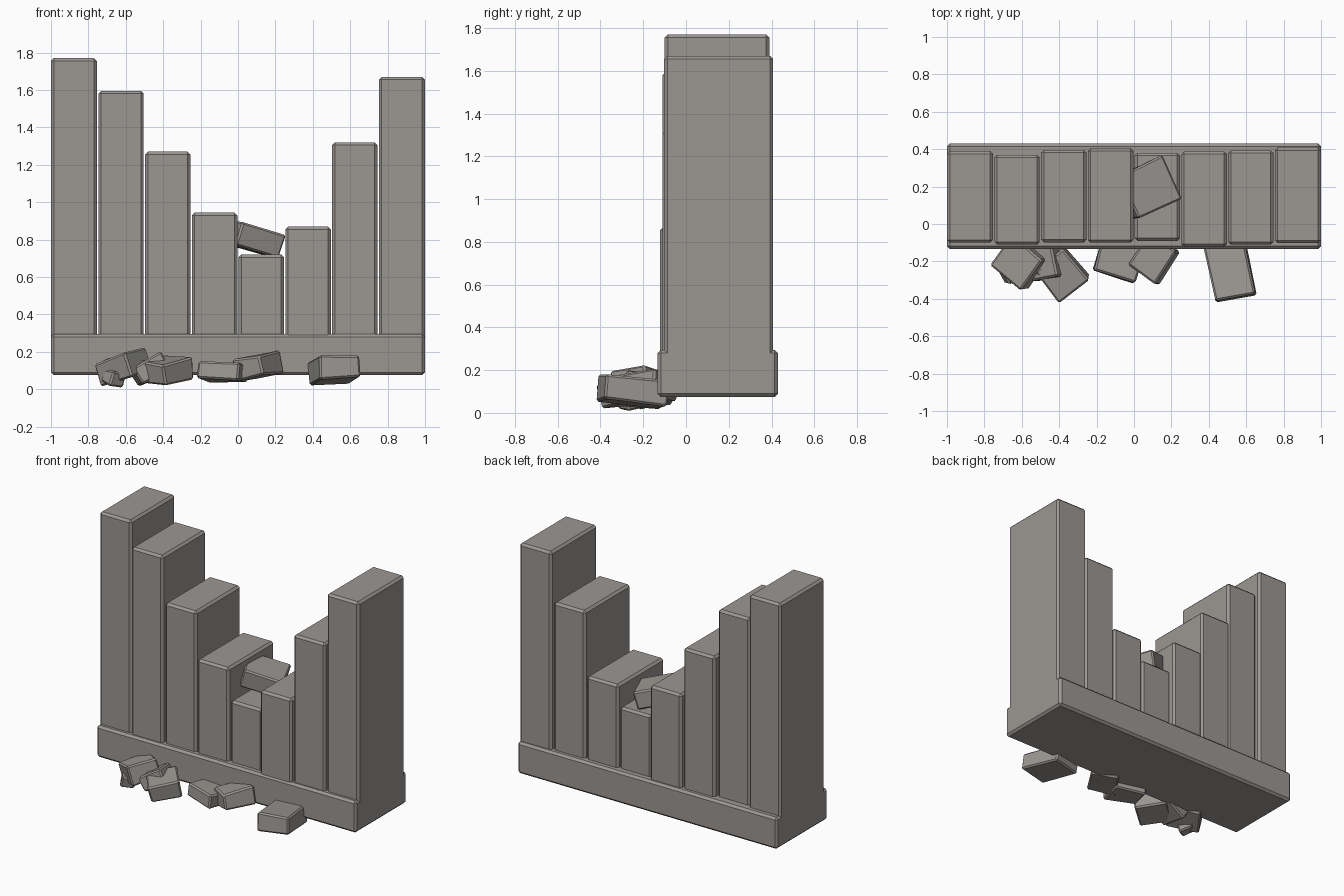
import bpy, bmesh, random
from math import radians
from mathutils import Matrix, Vector, Euler

if "Cube" in bpy.data.objects:
    bpy.data.objects.remove(bpy.data.objects["Cube"])

random.seed(4)
stone = bpy.data.materials.new("warm grey stone")
stone.diffuse_color = (0.33, 0.31, 0.29, 1)
stone.use_nodes = True
stone.node_tree.nodes["Principled BSDF"].inputs["Base Color"].default_value = stone.diffuse_color


def block(name, centre, size, rot=(0, 0, 0), bevel=0.015, jitter=0.0):
    """Bevelled box, optionally tilted and slightly irregular."""
    bm = bmesh.new()
    bmesh.ops.create_cube(bm, size=1)
    for v in bm.verts:
        v.co = Vector([c * s + random.uniform(-jitter, jitter) for c, s in zip(v.co, size)])
    bmesh.ops.bevel(bm, geom=bm.edges[:], offset=bevel, segments=1, affect='EDGES')
    turn = Euler([radians(a) for a in rot]).to_matrix().to_4x4()
    bm.transform(Matrix.Translation(centre) @ turn)
    mesh = bpy.data.meshes.new(name)
    bm.to_mesh(mesh)
    bm.free()
    mesh.materials.append(stone)
    obj = bpy.data.objects.new(name, mesh)
    bpy.context.collection.objects.link(obj)
    return obj


def span(name, x0, x1, y0, y1, z0, z1):
    return block(name, ((x0 + x1) / 2, (y0 + y1) / 2, (z0 + z1) / 2),
                 (x1 - x0, y1 - y0, z1 - z0))


# Foundation
span("foundation", -1, 1, -0.133, 0.43, 0.075, 0.295)

# Broken wall columns: top height, front y, back y
columns = [(1.77, -0.10, 0.39), (1.595, -0.11, 0.37), (1.27, -0.098, 0.396),
           (0.945, -0.10, 0.406), (0.72, -0.09, 0.38), (0.87, -0.122, 0.388),
           (1.32, -0.11, 0.394), (1.67, -0.102, 0.408)]
for i, (top, front, back) in enumerate(columns):
    x = -1 + i * 0.25
    left = x if i == 0 else x + 0.003
    right = x + 0.25 if i == 7 else x + 0.246
    span(f"wall_column_{i + 1}", left, right, front, back, 0.09, top)

# Loose stone resting in the gap
block("gap_stone", (0.072, 0.195, 0.805), (0.26, 0.25, 0.13), (4, 13, 25), 0.01, 0.008)

# Fallen rubble at the front: centre, size, rotation
rubble = [((-0.615, -0.205, 0.122), (0.22, 0.20, 0.13), (12, -14, -39)),
          ((-0.475, -0.195, 0.102), (0.17, 0.19, 0.11), (-6, -28, 10)),
          ((-0.386, -0.267, 0.098), (0.20, 0.22, 0.12), (5, -11, 39)),
          ((-0.08, -0.187, 0.092), (0.23, 0.20, 0.10), (-5, 1, -18)),
          ((0.108, -0.182, 0.122), (0.19, 0.22, 0.115), (5, -9, -35)),
          ((0.512, -0.25, 0.102), (0.22, 0.30, 0.125), (-6, -3, 13)),
          ((-0.665, -0.255, 0.06), (0.09, 0.10, 0.07), (10, 8, 30))]
for i, (centre, size, rot) in enumerate(rubble):
    block(f"rubble_{i + 1}", centre, size, rot, 0.01, 0.008)
